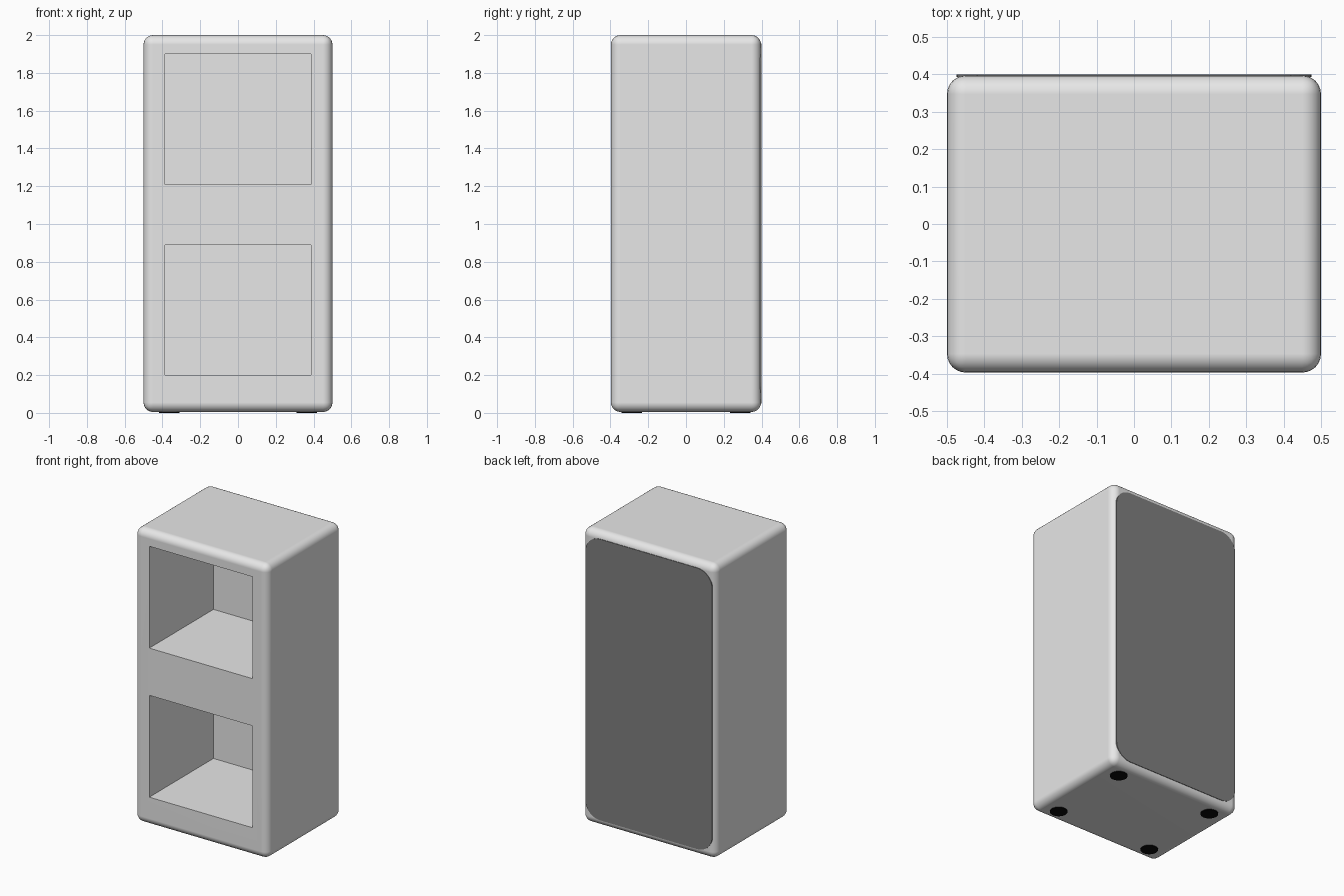
import bpy, bmesh, math
from mathutils import Matrix, Vector

if "Cube" in bpy.data.objects:
    bpy.data.objects.remove(bpy.data.objects["Cube"])


def material(name, grey):
    m = bpy.data.materials.new(name)
    m.diffuse_color = (grey, grey, grey, 1)
    m.use_nodes = True
    m.node_tree.nodes["Principled BSDF"].inputs["Base Color"].default_value = m.diffuse_color
    return m


def make_object(name, bm, mat=None):
    me = bpy.data.meshes.new(name)
    bmesh.ops.recalc_face_normals(bm, faces=bm.faces)
    bm.to_mesh(me)
    bm.free()
    ob = bpy.data.objects.new(name, me)
    bpy.context.collection.objects.link(ob)
    if mat:
        me.materials.append(mat)
    return ob


def add_box(bm, lo, hi):
    lo, hi = Vector(lo), Vector(hi)
    size = hi - lo
    mtx = Matrix.Translation((lo + hi) / 2) @ Matrix.Diagonal((*size, 1))
    return bmesh.ops.create_cube(bm, size=1, matrix=mtx)


def activate(ob):
    bpy.ops.object.select_all(action='DESELECT')
    ob.select_set(True)
    bpy.context.view_layer.objects.active = ob


shell_grey = material("light_grey", 0.8)
panel_grey = material("dark_grey", 0.216)
foot_black = material("black", 0.003)

# Rounded cabinet body
bm = bmesh.new()
add_box(bm, (-0.5, -0.397, 0.005), (0.5, 0.397, 2.0))
bmesh.ops.bevel(bm, geom=bm.edges[:], offset=0.05, segments=6,
                profile=0.5, affect='EDGES')
body = make_object("cabinet_body", bm, shell_grey)

# Two open compartments cut into the front
bm = bmesh.new()
for z0, z1 in ((0.20, 0.89), (1.21, 1.90)):
    add_box(bm, (-0.387, -0.6, z0), (0.387, 0.29, z1))
cutter = make_object("compartment_cutter", bm)
cutter.hide_render = True

activate(body)
cut = body.modifiers.new("compartments", 'BOOLEAN')
cut.operation = 'DIFFERENCE'
cut.solver = 'EXACT'
cut.object = cutter
bpy.ops.object.modifier_apply(modifier=cut.name)
bpy.data.objects.remove(cutter)
bpy.ops.object.shade_smooth_by_angle(angle=math.radians(35))
wn = body.modifiers.new("weighted_normals", 'WEIGHTED_NORMAL')
wn.keep_sharp = True

# Dark back panel with rounded corners
bm = bmesh.new()
add_box(bm, (-0.475, 0.393, 0.05), (0.475, 0.40, 1.955))
corners = [e for e in bm.edges
           if abs(e.verts[0].co.y - e.verts[1].co.y) > 0.001]
bmesh.ops.bevel(bm, geom=corners, offset=0.11, segments=8,
                profile=0.5, affect='EDGES')
make_object("back_panel", bm, panel_grey)

# Four low round feet
for x in (-0.363, 0.363):
    for y in (-0.287, 0.287):
        bm = bmesh.new()
        bmesh.ops.create_cone(bm, cap_ends=True, segments=32, radius1=0.054,
                              radius2=0.054, depth=0.02,
                              matrix=Matrix.Translation((x, y, 0.01)))
        side = ("left" if x < 0 else "right")
        end = ("front" if y < 0 else "back")
        foot = make_object(f"{end}_{side}_foot", bm, foot_black)
        activate(foot)
        bpy.ops.object.shade_smooth_by_angle(angle=math.radians(35))
